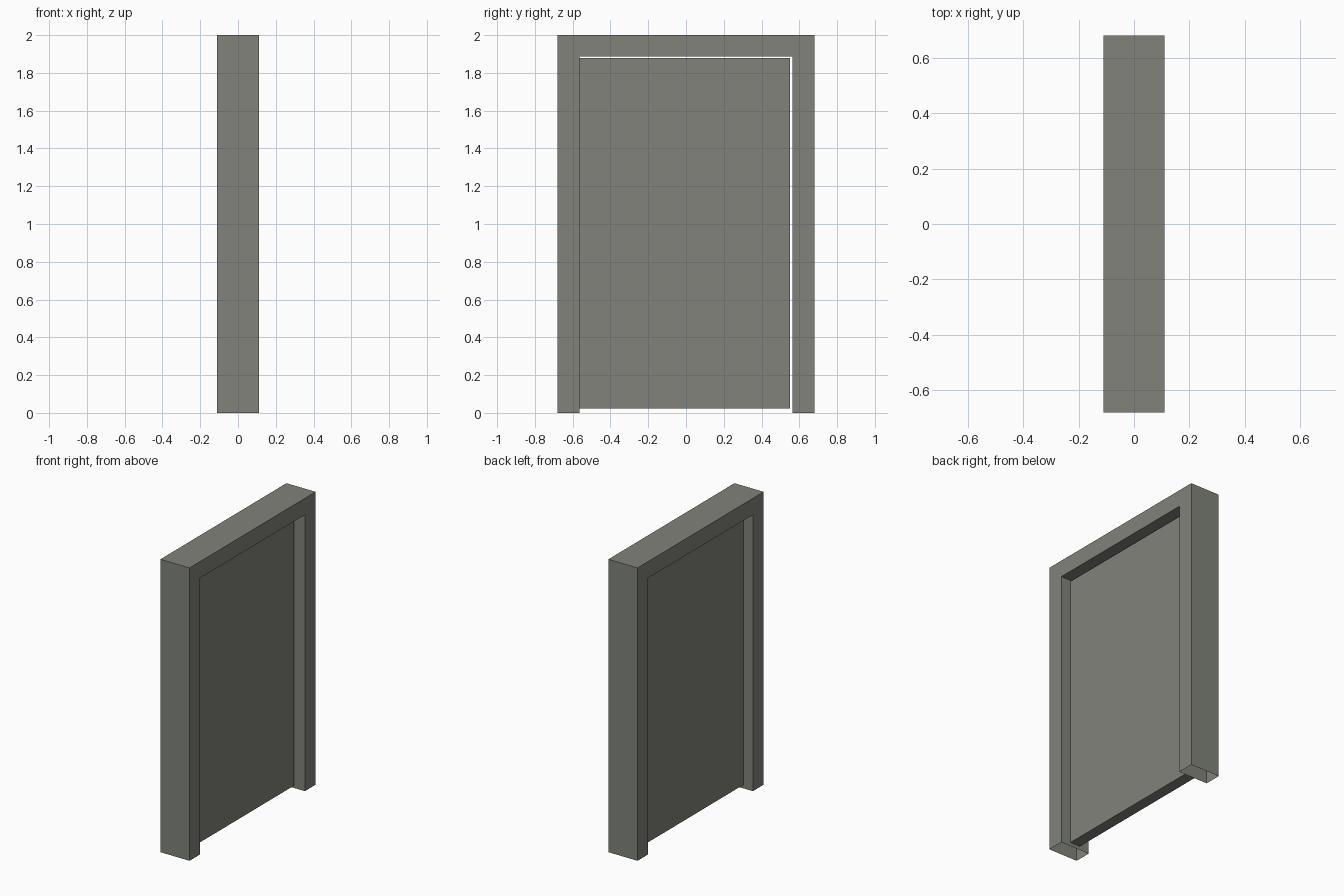
import bpy, bmesh

if "Cube" in bpy.data.objects:
    bpy.data.objects.remove(bpy.data.objects["Cube"])

stone = bpy.data.materials.new("warm grey")
stone.diffuse_color = (0.216, 0.224, 0.195, 1)
stone.use_nodes = True
stone.node_tree.nodes["Principled BSDF"].inputs["Base Color"].default_value = stone.diffuse_color


def add_object(name, bm):
    bmesh.ops.recalc_face_normals(bm, faces=bm.faces)
    mesh = bpy.data.meshes.new(name)
    bm.to_mesh(mesh)
    bm.free()
    mesh.materials.append(stone)
    obj = bpy.data.objects.new(name, mesh)
    bpy.context.collection.objects.link(obj)
    return obj


# Door frame: upside-down U profile extruded along x, post undersides left open
outer, inner, top, lintel, depth = 0.68, 0.565, 2.0, 1.887, 0.11
profile = [(-outer, 0), (-outer, top), (outer, top), (outer, 0),
           (inner, 0), (inner, lintel), (-inner, lintel), (-inner, 0)]
bm = bmesh.new()
face = bm.faces.new([bm.verts.new((-depth, y, z)) for y, z in profile])
ext = bmesh.ops.extrude_face_region(bm, geom=[face], use_keep_orig=True)
moved = [v for v in ext["geom"] if isinstance(v, bmesh.types.BMVert)]
bmesh.ops.translate(bm, verts=moved, vec=(2 * depth, 0, 0))
bmesh.ops.recalc_face_normals(bm, faces=bm.faces)
open_ends = [f for f in bm.faces if all(v.co.z < 1e-5 for v in f.verts)]
bmesh.ops.delete(bm, geom=open_ends, context="FACES_ONLY")
add_object("door_frame", bm)

# Door panel: hung against the -y post, small gaps at the top, far side and floor
lo, hi = (-0.038, -0.564, 0.024), (0.038, 0.551, 1.879)
bm = bmesh.new()
bmesh.ops.create_cube(bm, size=1)
for v in bm.verts:
    v.co = [lo[i] if v.co[i] < 0 else hi[i] for i in range(3)]
add_object("door_panel", bm)
